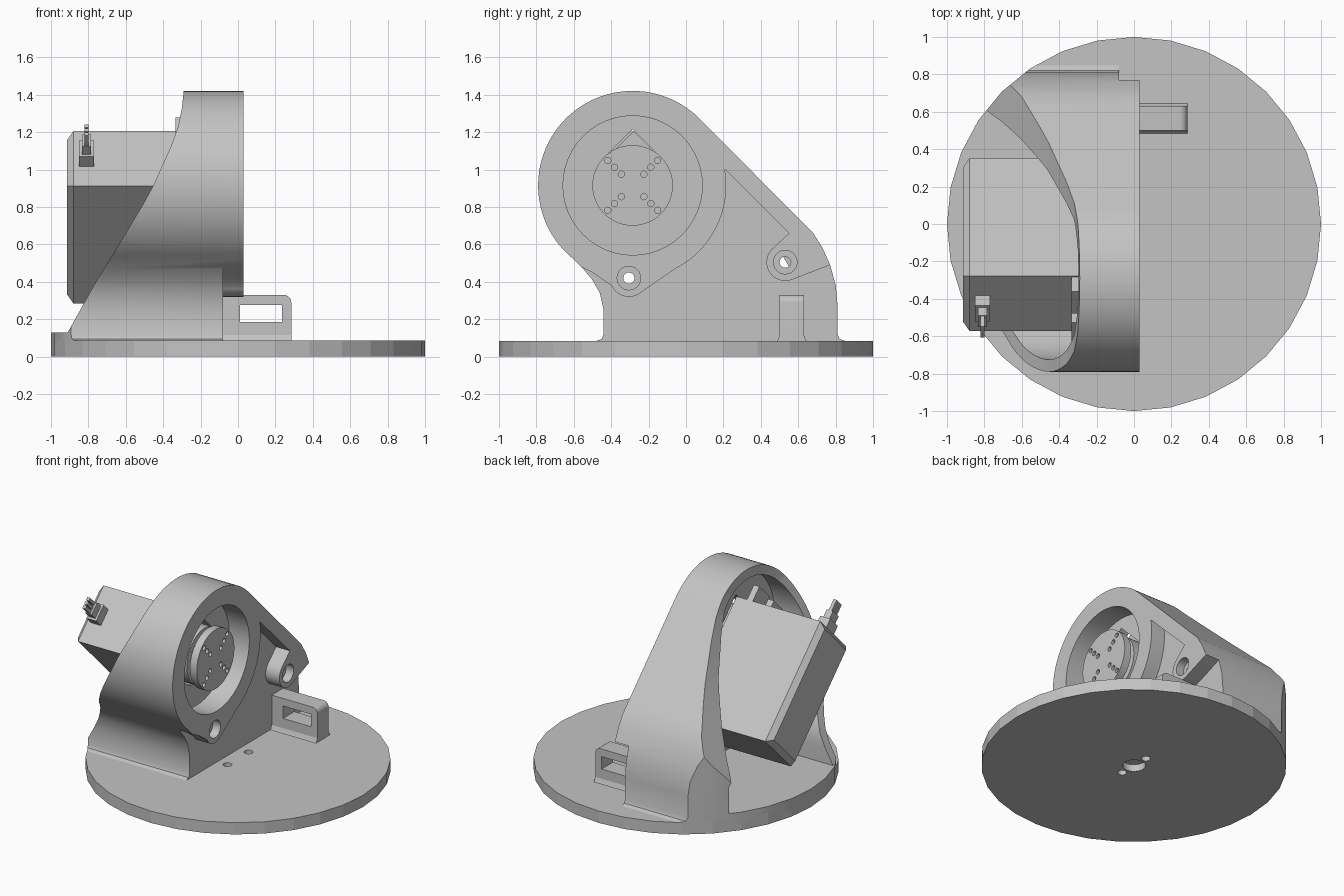
import bpy, bmesh, math
from mathutils import Matrix, Vector

cube = bpy.data.objects.get("Cube")
if cube:
    bpy.data.objects.remove(cube, do_unlink=True)

grey = bpy.data.materials.new("plain grey")
grey.use_nodes = True
grey.diffuse_color = (0.55, 0.55, 0.55, 1)
grey.node_tree.nodes["Principled BSDF"].inputs["Base Color"].default_value = (0.55, 0.55, 0.55, 1)


def finish(name, bm):
    bmesh.ops.recalc_face_normals(bm, faces=bm.faces)
    mesh = bpy.data.meshes.new(name)
    bm.to_mesh(mesh)
    bm.free()
    obj = bpy.data.objects.new(name, mesh)
    bpy.context.collection.objects.link(obj)
    mesh.materials.append(grey)
    return obj


def prism(name, pts, lo, hi, axis="x"):
    """Extrude a 2D outline along one axis."""
    place = {"x": lambda a, b, t: (t, a, b),
             "y": lambda a, b, t: (a, t, b),
             "z": lambda a, b, t: (a, b, t)}[axis]
    bm = bmesh.new()
    face = bm.faces.new([bm.verts.new(place(a, b, lo)) for a, b in pts])
    new = bmesh.ops.extrude_face_region(bm, geom=[face])["geom"]
    move = Vector(place(0, 0, hi - lo))
    bmesh.ops.translate(bm, vec=move, verts=[v for v in new if isinstance(v, bmesh.types.BMVert)])
    return finish(name, bm)


def arc(centre, r, start, end, n):
    angles = [math.radians(start + (end - start) * i / n) for i in range(n + 1)]
    return [(centre[0] + r * math.cos(a), centre[1] + r * math.sin(a)) for a in angles]


def disc(name, centre, r, lo, hi, n=32, axis="x"):
    return prism(name, arc(centre, r, 0, 360, n)[:-1], lo, hi, axis)


def cut(obj, cutter, mode="DIFFERENCE"):
    mod = obj.modifiers.new("cut", "BOOLEAN")
    mod.operation, mod.solver, mod.object = mode, "EXACT", cutter
    bpy.ops.object.select_all(action="DESELECT")
    bpy.context.view_layer.objects.active = obj
    bpy.ops.object.modifier_apply(modifier=mod.name)
    bpy.data.objects.remove(cutter, do_unlink=True)


def smooth(obj, angle=28):
    bpy.ops.object.select_all(action="DESELECT")
    obj.select_set(True)
    bpy.context.view_layer.objects.active = obj
    bpy.ops.object.shade_smooth_by_angle(angle=math.radians(angle))


# Turntable base with two screw holes and a blind shaft hole beneath
base = disc("base_disc", (0, 0), 1, 0, 0.085, 32, "z")
for y in (-0.12, 0.12):
    cut(base, disc("hole", (0, y), 0.03, -0.1, 0.2, 16, "z"))
cut(base, disc("hole", (0, 0), 0.075, -0.1, 0.05, 24, "z"))

# Bracket: side outline extruded, then carved
hub = (-0.285, 0.915)
low_boss, far_boss = (-0.305, 0.42), (0.53, 0.505)
outline = arc(hub, 0.505, 45, 231, 40) + [
    (-0.55, 0.47), (-0.5, 0.41), (-0.46, 0.34), (-0.44, 0.25), (-0.44, 0.12),
    (-0.45, 0.095), (-0.48, 0.084), (-0.48, 0.05), (0.85, 0.05), (0.85, 0.084),
    (0.82, 0.095), (0.81, 0.12), (0.81, 0.27), (0.8, 0.38), (0.77, 0.49),
    (0.73, 0.58), (0.68, 0.66), (0.62, 0.72)]
bracket = prism("bracket", outline, -1.1, 0.03)

# Sloping rear sweep
sweep = [(-0.29, 1.6), (-0.29, 1.42), (-0.3, 1.33), (-0.32, 1.23), (-0.36, 1.12), (-0.41, 1.01),
         (-0.455, 0.91), (-0.51, 0.81), (-0.57, 0.71), (-0.63, 0.61), (-0.76, 0.4),
         (-0.91, 0.13), (-1.3, 0.13), (-1.3, 1.6)]
cut(bracket, prism("sweep", sweep, -2, 2, "y"))

# Rear cavity for the motor
cavity = arc(hub, 0.44, 45, 225, 32) + [
    (-0.5, 0.5), (-0.43, 0.41), (-0.39, 0.33), (-0.38, 0.25), (-0.38, 0.13),
    (0.62, 0.13), (0.62, 0.32), (0.55, 0.48), (0.45, 0.66), (0.3, 0.88)]
cut(bracket, prism("cavity", cavity, -1.5, -0.2))
cut(bracket, disc("rim", (0, 0), 1, -0.5, 2, 32, "z"), "INTERSECT")

# Lower face steps back behind the raised flange
recess = [(-0.9, 0.3), (-0.6, 0.5), (-0.5, 0.45)]
recess += arc(low_boss, 0.1, 205, 300, 10) + arc(hub, 0.5, 297, 370, 16)
recess += [(0.55, 0.66)] + arc(far_boss, 0.1, 135, 290, 14)
recess += [(0.77, 0.49), (1, 0.58), (1, -0.2), (-0.9, -0.2)]
cut(bracket, prism("recess", recess, -0.08, 0.2))

# Round pocket, teardrop shaft hole and counterbored screw holes
cut(bracket, disc("pocket", hub, 0.372, -0.13, 0.2, 48))
teardrop = arc(hub, 0.212, 135, 405, 36) + [(hub[0], hub[1] + 0.3)]
cut(bracket, prism("teardrop", teardrop, -0.5, 0.2))
for boss in (low_boss, far_boss):
    cut(bracket, disc("counterbore", boss, 0.063, -0.03, 0.2, 24))
    cut(bracket, disc("screw_hole", boss, 0.03, -0.5, 0.2, 16))
smooth(bracket)

# Socket holder standing on the base
holder = prism("socket_holder", [(-0.1, 0.06), (0.285, 0.06)]
               + arc((0.245, 0.29), 0.04, 0, 90, 6) + [(-0.1, 0.33)], 0.5, 0.63, "y")
cut(holder, prism("window", [(0.01, 0.185), (0.235, 0.185), (0.235, 0.275), (0.01, 0.275)], 0.3, 0.8, "y"))
smooth(holder)
prism("holder_foot", [(0.48, 0.08), (0.65, 0.08), (0.64, 0.09), (0.63, 0.115), (0.5, 0.115), (0.49, 0.09)],
      -0.09, 0.285)

# Motor, turned about the x axis; local y runs along its long side
turn = Matrix.Translation((0, -0.11, 0.745)) @ Matrix.Rotation(math.radians(135), 4, "X")


def motor_box(name, x, y, z, chamfer=0):
    bm = bmesh.new()
    bmesh.ops.create_cube(bm, size=1)
    for v in bm.verts:
        v.co = [r[0] if c < 0 else r[1] for c, r in zip(v.co, (x, y, z))]
    if chamfer:
        rear = [e for e in bm.edges if all(v.co.x < x[0] + 0.001 for v in e.verts)]
        bmesh.ops.bevel(bm, geom=rear, offset=chamfer, segments=1, affect="EDGES")
    bm.transform(turn)
    return finish(name, bm)


motor_box("motor_body", (-0.915, -0.21), (-0.445, 0.445), (-0.207, 0.207), 0.035)
for end in (-1, 1):
    for side in (-1, 1):
        motor_box("motor_tab", (-0.335, -0.29), sorted((end * 0.44, end * 0.555)),
                  sorted((side * 0.035, side * 0.2)))
motor_box("cable_socket", (-0.85, -0.77), (0.44, 0.52), (-0.06, 0.06))
motor_box("cable_plug", (-0.835, -0.785), (0.5, 0.58), (-0.045, 0.045))
for z in (-0.03, 0, 0.03):
    motor_box("cable_lead", (-0.822, -0.798), (0.57, 0.66), (z - 0.011, z + 0.011))

# Output shaft and drilled horn
smooth(disc("motor_collar", hub, 0.2, -0.25, -0.07, 48))
smooth(disc("motor_shaft", hub, 0.16, -0.1, -0.02, 32))
horn = disc("motor_horn", hub, 0.215, -0.035, 0.02, 48)
for sy in (-1, 1):
    for sz in (-1, 1):
        for d in (0.06, 0.097, 0.133):
            cut(horn, disc("horn_hole", (hub[0] + sy * d, hub[1] + sz * d), 0.017, 0, 0.2, 12))
smooth(horn)
